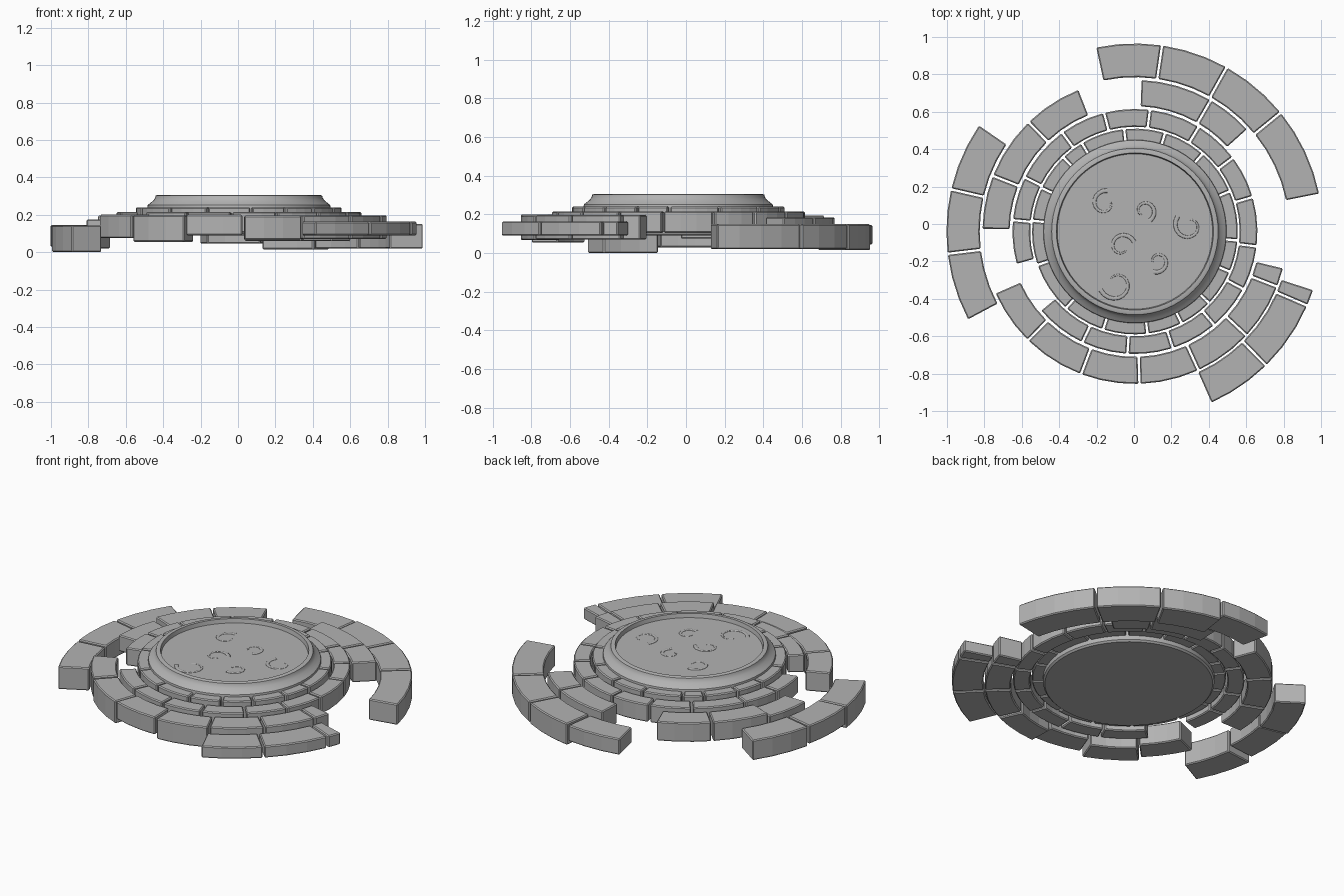
import bpy, bmesh, math
from mathutils import Vector

cube = bpy.data.objects.get("Cube")
if cube:
    bpy.data.objects.remove(cube, do_unlink=True)

CENTRE = Vector((0.005, -0.04, 0))
GAP = 0.012

stone = bpy.data.materials.new("grey_stone")
stone.use_nodes = True
colour = (0.45, 0.45, 0.45, 1)
stone.diffuse_color = colour
stone.node_tree.nodes["Principled BSDF"].inputs["Base Color"].default_value = colour


def finish(bm, name, smooth=None):
    bmesh.ops.recalc_face_normals(bm, faces=bm.faces)
    mesh = bpy.data.meshes.new(name)
    bm.to_mesh(mesh)
    bm.free()
    mesh.materials.append(stone)
    ob = bpy.data.objects.new(name, mesh)
    ob.location = CENTRE
    bpy.context.collection.objects.link(ob)
    if smooth:
        bpy.ops.object.select_all(action='DESELECT')
        ob.select_set(True)
        bpy.context.view_layer.objects.active = ob
        bpy.ops.object.shade_smooth_by_angle(angle=math.radians(smooth))
    return ob


def arc_block(name, r_in, r_out, start, end, z0, z1):
    """Curved paving stone between two angles, with parallel-sided joints."""
    bm = bmesh.new()
    steps = max(1, round((end - start) / 7))
    sections = []
    for i in range(steps + 1):
        ring = []
        for r, z in ((r_in, z0), (r_out, z0), (r_out, z1), (r_in, z1)):
            trim = GAP / 2 / r
            a0, a1 = math.radians(start) + trim, math.radians(end) - trim
            a = a0 + (a1 - a0) * i / steps
            ring.append(bm.verts.new((r * math.cos(a), r * math.sin(a), z)))
        sections.append(ring)
    for a, b in zip(sections, sections[1:]):
        for k in range(4):
            bm.faces.new((a[k], a[(k + 1) % 4], b[(k + 1) % 4], b[k]))
    bm.faces.new(sections[0])
    bm.faces.new(sections[-1])
    ob = finish(bm, name)
    bevel = ob.modifiers.new("worn_edges", 'BEVEL')
    bevel.width = 0.006
    bevel.segments = 1
    bevel.limit_method = 'ANGLE'
    bevel.angle_limit = math.radians(40)


def arc_run(name, r_in, r_out, joints, heights):
    """Row of stones; heights repeat their last entry when short."""
    for i, (a, b) in enumerate(zip(joints, joints[1:])):
        z0, z1 = heights[min(i, len(heights) - 1)]
        arc_block(f"{name}_{i + 1}", r_in, r_out, a, b, z0, z1)


# Central dais: lathed profile with raised lip and sunken floor
profile = [(0, 0.09), (0.475, 0.09), (0.485, 0.1), (0.49, 0.24), (0.488, 0.252),
           (0.475, 0.262), (0.458, 0.276), (0.448, 0.29), (0.445, 0.302),
           (0.438, 0.305), (0.42, 0.305), (0.415, 0.28), (0, 0.28)]
bm = bmesh.new()
verts = [bm.verts.new((r, 0, z)) for r, z in profile]
edges = [bm.edges.new(pair) for pair in zip(verts, verts[1:])]
bmesh.ops.spin(bm, geom=verts + edges, cent=(0, 0, 0), axis=(0, 0, 1),
               angle=math.tau, steps=64)
bmesh.ops.remove_doubles(bm, verts=bm.verts, dist=0.0005)
finish(bm, "central_dais", 35)

# Inner ring, complete circle
arc_run("inner_ring_stone", 0.475, 0.55,
        [-161, -132, -108, -83, -63, -44, -23, -5, 23, 49, 73, 96, 121, 134, 155, 174, 199],
        [(0.125, 0.24)])

# Second ring, broken at the front right
arc_run("second_ring_stone", 0.56, 0.655,
        [219.7, 244.6, 266.5, 288, 310.3, 332, 353, 376.3, 397, 418.6, 443,
         464.6, 486.3, 513.9, 534.7, 555.8], [(0.105, 0.215)])

# Third ring, three surviving runs
arc_run("third_ring_front_stone", 0.67, 0.815,
        [203.6, 225.5, 249.3, 271.7, 294.6, 317, 338.8, 346.4],
        [(0.075, 0.2), (0.055, 0.197), (0.09, 0.2), (0.067, 0.195), (0.07, 0.197)])
arc_run("third_ring_back_stone", 0.67, 0.81, [42, 60, 87.9], [(0.06, 0.185)])
arc_run("third_ring_side_stone", 0.67, 0.815, [111.4, 134.2, 158.6, 179.4],
        [(0.075, 0.195), (0.075, 0.195), (0.075, 0.175)])

# Outer ring, three surviving runs
arc_run("outer_ring_back_stone", 0.825, 1.005, [11.3, 39.2, 60.8, 81.7, 102.2],
        [(0.02, 0.15), (0.02, 0.15), (0.015, 0.15), (0.045, 0.145)])
arc_run("outer_ring_front_stone", 0.825, 1.002, [-66.2, -45.6, -23.3, -17.9], [(0.09, 0.163)])
arc_run("outer_ring_side_stone", 0.83, 1.008, [145.5, 167.1, 186.8, 208.1],
        [(0.02, 0.145), (0.03, 0.145), (0, 0.142)])


# Low relief curls on the dais floor
def curl(name, x, y, radius, turn):
    curve = bpy.data.curves.new(name, 'CURVE')
    curve.dimensions = '3D'
    curve.bevel_depth = 0.012
    curve.bevel_resolution = 2
    spline = curve.splines.new('POLY')
    spline.points.add(15)
    for i, p in enumerate(spline.points):
        a = math.radians(turn + i * 20)
        r = radius * (1 - i / 26)
        p.co = (r * math.cos(a), r * math.sin(a), 0, 1)
        p.radius = 1 - 0.7 * i / 15
    curve.materials.append(stone)
    ob = bpy.data.objects.new(name, curve)
    ob.location = CENTRE + Vector((x, y, 0.28))
    ob.scale.z = 0.4
    bpy.context.collection.objects.link(ob)


for i, spot in enumerate([(-0.1, -0.28, 0.09, 200), (-0.07, -0.08, 0.07, 20),
                          (-0.16, 0.15, 0.07, 80), (0.05, 0.11, 0.06, 300),
                          (0.29, 0.03, 0.08, 140), (0.12, -0.16, 0.06, 250)]):
    curl(f"relief_curl_{i + 1}", *spot)
